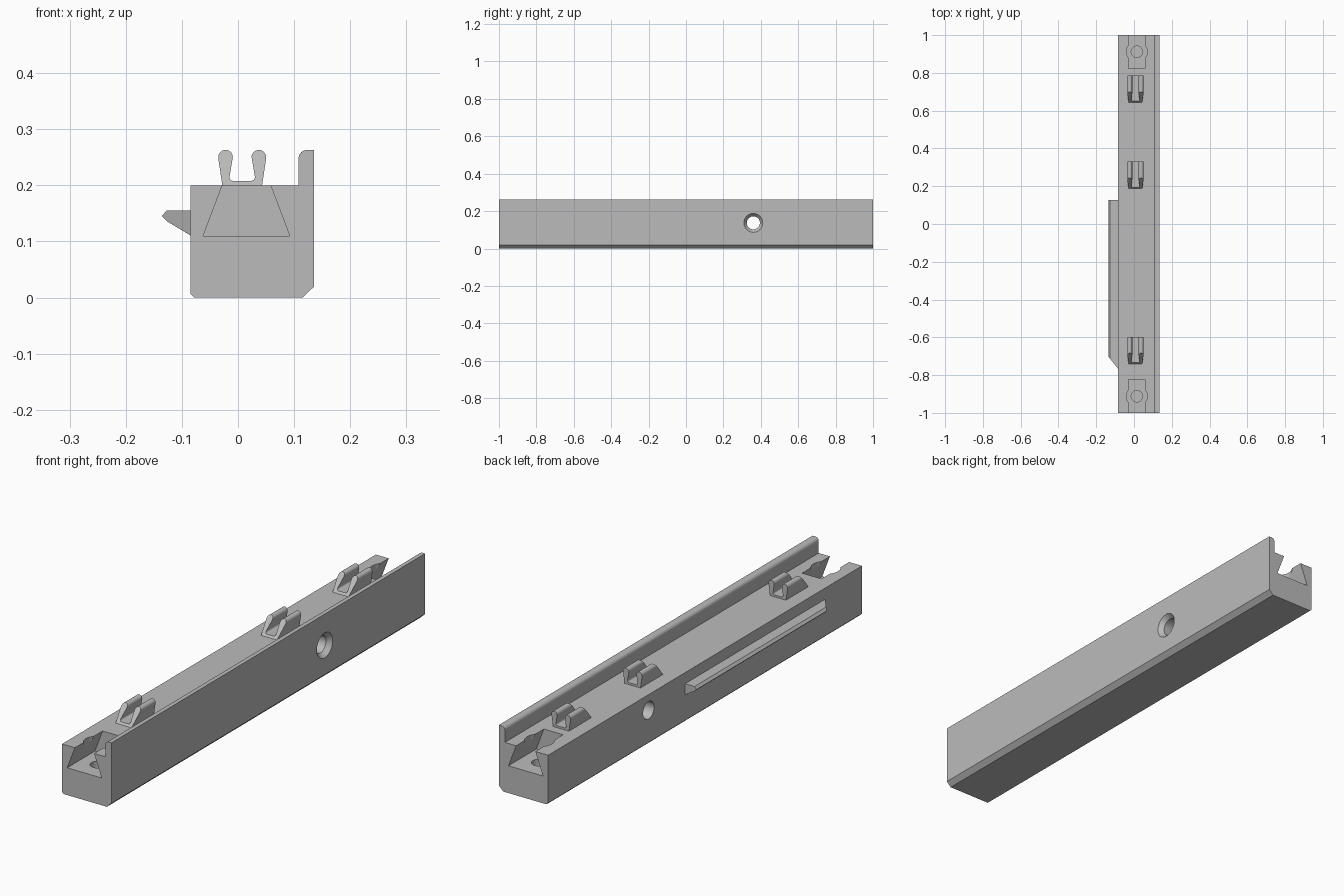
import bpy, bmesh, math
from mathutils import Matrix

cube = bpy.data.objects.get("Cube")
if cube:
    bpy.data.objects.remove(cube, do_unlink=True)

grey = bpy.data.materials.new("plain grey")
grey.use_nodes = True
colour = (0.5, 0.5, 0.5, 1)
grey.diffuse_color = colour
grey.node_tree.nodes["Principled BSDF"].inputs["Base Color"].default_value = colour

DECK = 0.2        # height of the deck
SLOT_X = 0.015    # centre line of the end slots
CLIP_X = 0.0075   # centre line of the clips


def finish(name, bm):
    bmesh.ops.recalc_face_normals(bm, faces=bm.faces)
    mesh = bpy.data.meshes.new(name)
    bm.to_mesh(mesh)
    bm.free()
    obj = bpy.data.objects.new(name, mesh)
    bpy.context.collection.objects.link(obj)
    mesh.materials.append(grey)
    return obj


def extrude(name, profile, front, back):
    """Extrude an x-z profile along y; front and back give y for each (x, z)."""
    bm = bmesh.new()
    a = [bm.verts.new((x, front(x, z), z)) for x, z in profile]
    b = [bm.verts.new((x, back(x, z), z)) for x, z in profile]
    bm.faces.new(a)
    bm.faces.new(b)
    for i in range(len(a)):
        j = (i + 1) % len(a)
        bm.faces.new((a[i], a[j], b[j], b[i]))
    return finish(name, bm)


def cylinder(name, r1, r2, depth, centre, axis="Z"):
    bm = bmesh.new()
    turn = Matrix.Rotation(math.pi / 2, 4, "Y") if axis == "X" else Matrix()
    bmesh.ops.create_cone(bm, cap_ends=True, segments=48, radius1=r1, radius2=r2,
                          depth=depth, matrix=Matrix.Translation(centre) @ turn)
    return finish(name, bm)


def arc(cx, cz, r, start, end, steps=10):
    angles = [math.radians(start + (end - start) * i / steps) for i in range(steps + 1)]
    return [(cx + r * math.cos(t), cz + r * math.sin(t)) for t in angles]


def smooth(obj):
    bpy.ops.object.select_all(action="DESELECT")
    obj.select_set(True)
    bpy.context.view_layer.objects.active = obj
    bpy.ops.object.shade_smooth_by_angle(angle=math.radians(25))


# Long rail with a raised lip along its left side
rail_profile = [(-0.078, 0), (0.115, 0), (0.135, 0.019), (0.135, 0.263)]
rail_profile += arc(0.123, 0.248, 0.015, 90, 180)
rail_profile += [(0.108, DECK), (-0.085, DECK), (-0.085, 0.007)]
rail = extrude("rail", rail_profile, lambda x, z: -1, lambda x, z: 1)

# Cutters: dovetail slots, driver clearances and screw holes at both ends
cutters = []
slope = [(-0.077, 0.11), (0.077, 0.11), (0.043, DECK), (0.043, 0.22),
         (-0.043, 0.22), (-0.043, DECK)]
slot_profile = [(SLOT_X + x, z) for x, z in slope]
for side, end in ((-1, "front"), (1, "back")):
    cutters.append(extrude(end + "_slot_cutter", slot_profile,
                           lambda x, z: side * 0.823, lambda x, z: side * 1.05))
    cutters.append(cylinder(end + "_clearance_cutter", 0.055, 0.055, 0.13,
                            (SLOT_X, side * 0.912, 0.185)))
    cutters.append(cylinder(end + "_screw_cutter", 0.03, 0.03, 0.1,
                            (SLOT_X, side * 0.912, 0.08)))
for cutter in cutters:
    # keep the clearance above the slot floor
    if "clearance" in cutter.name:
        for v in cutter.data.vertices:
            v.co.z = max(v.co.z, 0.121)

# Cutters: cross hole and its countersink on the left face
cutters.append(cylinder("cross_hole_cutter", 0.035, 0.035, 0.5, (0, 0.36, 0.137), "X"))
cutters.append(cylinder("countersink_cutter", 0.034, 0.052, 0.022,
                        (0.126, 0.36, 0.137), "X"))

for cutter in cutters:
    cutter.hide_render = True
    mod = rail.modifiers.new(cutter.name, "BOOLEAN")
    mod.operation = "DIFFERENCE"
    mod.solver = "EXACT"
    mod.object = cutter
    bpy.context.view_layer.objects.active = rail
    bpy.ops.object.modifier_apply(modifier=mod.name)
for cutter in cutters:
    bpy.data.objects.remove(cutter, do_unlink=True)
smooth(rail)

# Two-armed clips with bulbous tips and a sloped front
half = [(0.035, DECK - 0.003), (0.0425, 0.247)]
half += arc(0.0297, 0.25, 0.013, 0, 180, 14)
half += [(0.0225, 0.216)] + arc(0.0165, 0.214, 0.006, 0, -90, 4)
clip_profile = [(CLIP_X + x, z) for x, z in half]
clip_profile += [(CLIP_X - x, z) for x, z in reversed(half)]
for name, y in (("front", -0.74), ("middle", 0.187), ("back", 0.643)):
    clip = extrude(name + "_clip", clip_profile,
                   lambda x, z: y + (z - DECK) * 0.9, lambda x, z: y + 0.143)
    smooth(clip)

# Guide rib on the right side, with a mitred front end
WALL = -0.085
rib_profile = [(WALL + 0.003, 0.155), (-0.127, 0.155), (-0.136, 0.145),
               (-0.127, 0.136), (WALL + 0.003, 0.109)]
extrude("guide_rib", rib_profile,
        lambda x, z: -0.765 + (WALL - x) * 1.25, lambda x, z: 0.127)
